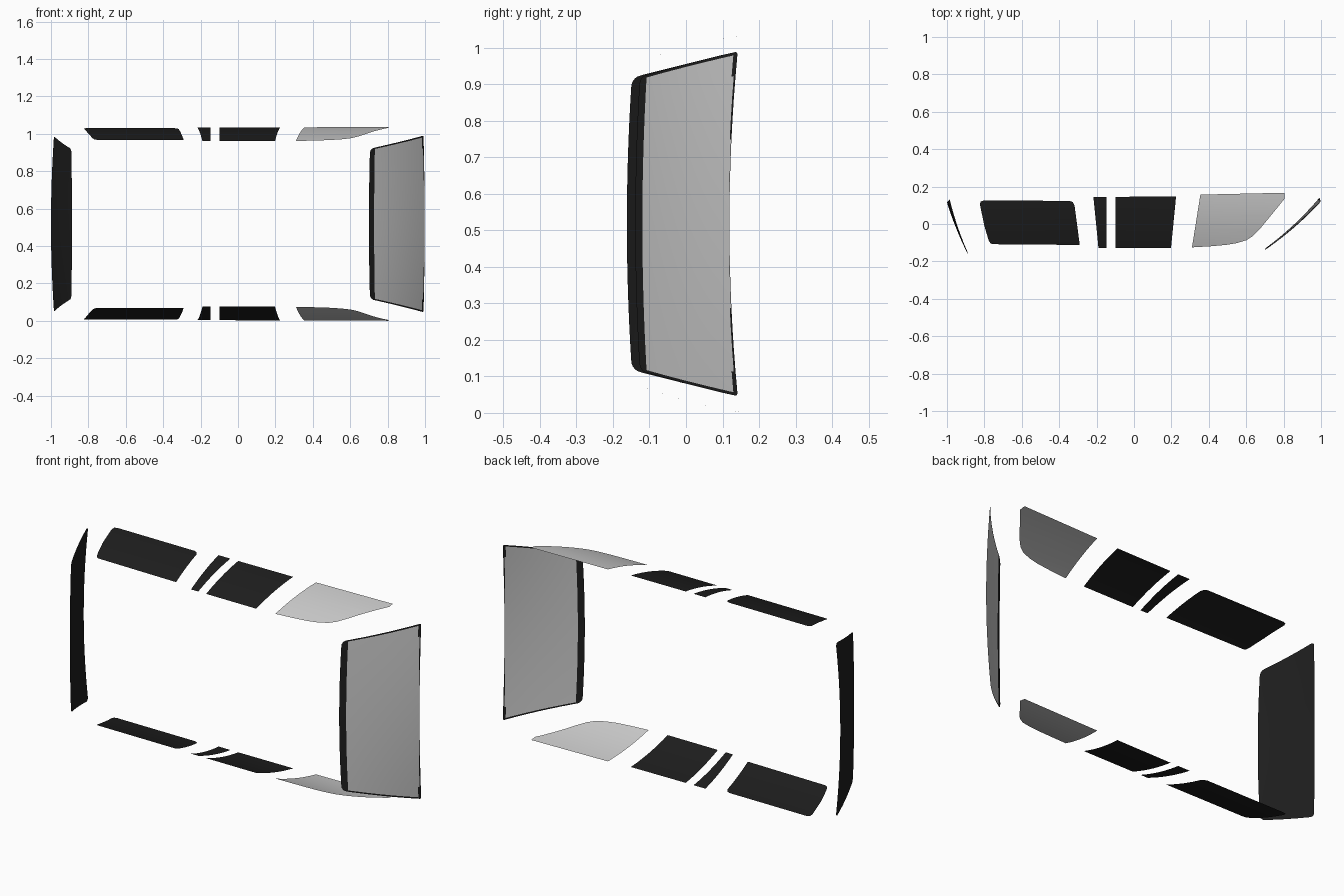
import bpy, bmesh, math

if "Cube" in bpy.data.objects:
    bpy.data.objects.remove(bpy.data.objects["Cube"])

ZC = 0.518  # middle of the vehicle's width


def material(name, value):
    m = bpy.data.materials.new(name)
    m.diffuse_color = (value, value, value, 1)
    m.use_nodes = True
    m.node_tree.nodes["Principled BSDF"].inputs["Base Color"].default_value = m.diffuse_color
    return m


BLACK = material("black_glass", 0.013)
GREY = material("clear_grey_glass", 0.6)


def finish(name, bm, mats):
    me = bpy.data.meshes.new(name)
    bm.to_mesh(me)
    bm.free()
    for m in mats:
        me.materials.append(m)
    for p in me.polygons:
        p.use_smooth = True
    ob = bpy.data.objects.new(name, me)
    bpy.context.collection.objects.link(ob)
    return ob


# ---- side windows: flat outline, sliced, then bent to the body curve ----
def side_height(y):
    return 1.003 + 0.275 * y - 0.47 * y * y


def side_window(name, outline, mat):
    for side in (1, -1):
        bm = bmesh.new()
        f = bm.faces.new([bm.verts.new((x, y, 0)) for x, y in outline])
        f.normal_update()
        if f.normal.z * side < 0:
            f.normal_flip()
        for i in range(-4, 6):
            bmesh.ops.bisect_plane(bm, geom=bm.verts[:] + bm.edges[:] + bm.faces[:],
                                   plane_co=(0, i * 0.03, 0), plane_no=(0, 1, 0))
        for v in bm.verts:
            v.co.z = ZC + side * (side_height(v.co.y) - ZC)
        finish(name + ("_left" if side > 0 else "_right"), bm, [mat])


side_window("rear_quarter_window",
            [(-0.805, 0.125), (-0.345, 0.124), (-0.328, 0.118), (-0.318, 0.10),
             (-0.29, -0.112), (-0.755, -0.108), (-0.768, -0.103), (-0.778, -0.085),
             (-0.80, -0.01), (-0.824, 0.105), (-0.82, 0.12)], BLACK)
side_window("narrow_window",
            [(-0.217, 0.145), (-0.147, 0.145), (-0.147, -0.128), (-0.19, -0.128)], BLACK)
side_window("middle_window",
            [(-0.1, 0.145), (0.225, 0.148), (0.198, -0.128), (-0.1, -0.128)], BLACK)
side_window("front_door_window",
            [(0.355, 0.157), (0.805, 0.167), (0.805, 0.135), (0.74, 0.055),
             (0.67, -0.03), (0.635, -0.065), (0.60, -0.087), (0.55, -0.102),
             (0.49, -0.112), (0.41, -0.119), (0.31, -0.125)], GREY)


# ---- end windows: bowed sheets from the roof edge (t=0) to the lower edge (t=1) ----
def mix(a, b, t):
    return a + (b - a) * t


def rounding(d, r):
    """Width lost at distance d from an edge with corner radius r."""
    return r - math.sqrt(max(0, r * r - (r - d) ** 2)) if d < r else 0


def end_window(name, roof, low, half, bulge, radii, border, flip):
    # roof / low: (centre x, centre y, corner x, corner y)
    length = math.hypot(low[0] - roof[0], low[1] - roof[1])
    ts = [0, 0.004, 0.015, 0.035, 0.06] + [0.1 + 0.08 * i for i in range(11)] \
        + [0.94, 0.965, 0.985, 0.996, 1]
    if border:
        ts = sorted(ts + [0.085])
    edge = 1 - 0.007 / half[0]
    ss = [-1, -edge] + [edge * (i / 8 - 1) for i in range(1, 16)] + [edge, 1]
    bm = bmesh.new()
    rows = []
    for t in ts:
        row = []
        w = mix(half[0], half[1], t) - rounding(t * length, radii[0]) \
            - rounding((1 - t) * length, radii[1])
        for s in ss:
            q = s * s
            arch = 4 * t * (1 - t)
            x = mix(mix(roof[0], roof[2], q), mix(low[0], low[2], q), t) + bulge[0] * arch
            y = mix(mix(roof[1], roof[3], q), mix(low[1], low[3], q), t) + bulge[1] * arch
            row.append(bm.verts.new((x, y, ZC + s * w)))
        rows.append(row)
    for i in range(len(ts) - 1):
        tm = (ts[i] + ts[i + 1]) / 2
        for j in range(len(ss) - 1):
            sm = abs(ss[j] + ss[j + 1]) / 2
            f = bm.faces.new([rows[i][j], rows[i][j + 1], rows[i + 1][j + 1], rows[i + 1][j]])
            # black band along the roof, sides and lower corners
            if border and 0.085 < tm < 1 - 0.035 * sm ** 2 and sm < edge:
                f.material_index = 1
            if flip:
                f.normal_flip()
    return finish(name, bm, [BLACK, GREY])


end_window("windshield", (0.70, -0.139, 0.705, -0.128), (0.998, 0.119, 0.992, 0.141),
           (0.402, 0.472), (0.008, -0.008), (0.025, 0.008), True, True)
end_window("rear_window", (-0.888, -0.162, -0.89, -0.15), (-1.0, 0.116, -0.985, 0.13),
           (0.40, 0.47), (-0.006, -0.002), (0.025, 0.02), False, False)
